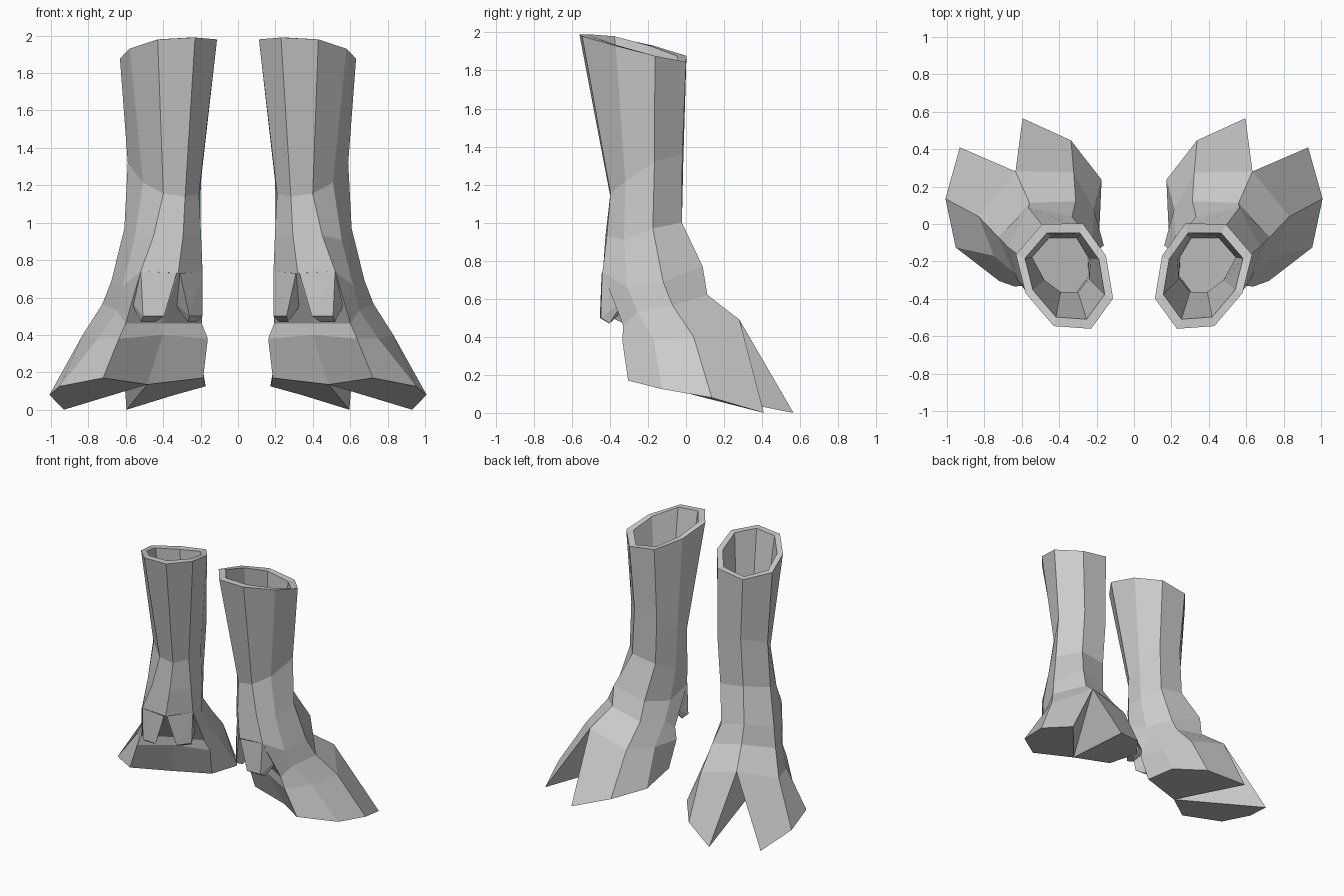
import bpy, bmesh
from mathutils import Vector

if "Cube" in bpy.data.objects:
    bpy.data.objects.remove(bpy.data.objects["Cube"])

# Each boot is symmetric about its own turned-out axis:
# u = sideways, v = along the foot (toes at +v), z = up
C = Vector((0.36, -0.28))
D = Vector((0.421, 0.907))
N = Vector((0.907, -0.421))


def world(u, v, z, side):
    p = C + N * u + D * v
    return (p.x * side, p.y, z)


# Half cross-sections: (sideways offset, [toe line, toe corner, side, heel corner, heel line])
RINGS = [
    (0.0, [(0, .309, 1.845), (.197, .22, 1.877), (.237, .011, 1.93), (.175, -.212, 1.98), (0, -.309, 1.99)]),
    (-.02, [(0, .278, 1.36), (.18, .2, 1.32), (.17, .027, 1.215), (.105, -.09, 1.155), (0, -.14, 1.14)]),
    (0.0, [(0, .285, 1.0), (.18, .2, .97), (.195, .04, .91), (.14, -.085, .93), (0, -.158, .93)]),
    (.03, [(0, .419, .77), (.19, .278, .69), (.215, .082, .66), (.182, -.077, .74), (0, -.16, .73)]),
    (.015, [(0, .44, .62), (.228, .344, .565), (.235, .145, .53), (.225, .056, .46), (0, .075, .46)]),
    (.012, [(0, .624, .49), (.28, .488, .40), (.295, .264, .38), (.262, .067, .38), (0, .072, .40)]),
]
SOLE = (.043, [(.185, .866, 0), (.37, .65, .08), (.43, .39, .125), (.295, .13, .17)])
SOLE_HEEL = (.045, .2, .135)


def full_ring(bm, ring, side, scale=1.0, z_shift=0.0):
    off, half = ring
    pts = half + [(-u, v, z) for u, v, z in half[3:0:-1]]
    vm = sum(p[1] for p in pts) / len(pts)
    return [bm.verts.new(world(off + u * scale, vm + (v - vm) * scale, z + z_shift, side))
            for u, v, z in pts]


def bridge(bm, a, b):
    for i in range(len(a)):
        j = (i + 1) % len(a)
        bm.faces.new((a[i], a[j], b[j], b[i]))


def finish(bm, name):
    bmesh.ops.recalc_face_normals(bm, faces=bm.faces[:])
    me = bpy.data.meshes.new(name)
    bm.to_mesh(me)
    bm.free()
    ob = bpy.data.objects.new(name, me)
    bpy.context.collection.objects.link(ob)


def boot(side, label):
    bm = bmesh.new()
    # Outer shaft and upper hoof
    outer = [full_ring(bm, r, side) for r in RINGS]
    for a, b in zip(outer, outer[1:]):
        bridge(bm, a, b)
    # Rim and hollow inside
    inner = [full_ring(bm, RINGS[0], side, .82),
             full_ring(bm, RINGS[1], side, .8),
             full_ring(bm, RINGS[2], side, .75)]
    bridge(bm, outer[0], inner[0])
    bridge(bm, inner[0], inner[1])
    bridge(bm, inner[1], inner[2])
    bm.faces.new(inner[2])
    # Split hoof: two toes with a cleft between them
    top = outer[-1]
    heel = bm.verts.new(world(*SOLE_HEEL, side))
    off, half = SOLE
    for s in (1, -1):
        low = [bm.verts.new(world(off + s * u, v, z, side)) for u, v, z in half]
        up = [top[(s * i) % 8] for i in range(5)]
        for i in range(3):
            bm.faces.new((up[i], up[i + 1], low[i + 1], low[i]))
        bm.faces.new((up[3], up[4], heel, low[3]))
        bm.faces.new((up[0], low[0], heel))
        bm.faces.new(low + [heel])
    finish(bm, "hoof_boot_" + label)

    # Pair of small claws hanging behind the ankle
    claw = [(.01, -.162, .73), (.182, -.079, .74), (.075, -.142, .5), (.175, -.09, .5),
            (.095, -.08, .47), (.165, -.045, .47), (.05, .06, .6), (.19, .06, .6)]
    for s, nm in ((1, "outer"), (-1, "inner")):
        bm = bmesh.new()
        for u, v, z in claw:
            bm.verts.new(world(.03 + s * u, v, z, side))
        bmesh.ops.convex_hull(bm, input=bm.verts[:])
        finish(bm, "ankle_claw_%s_%s" % (nm, label))


for side, label in ((1, "right"), (-1, "left")):
    boot(side, label)
